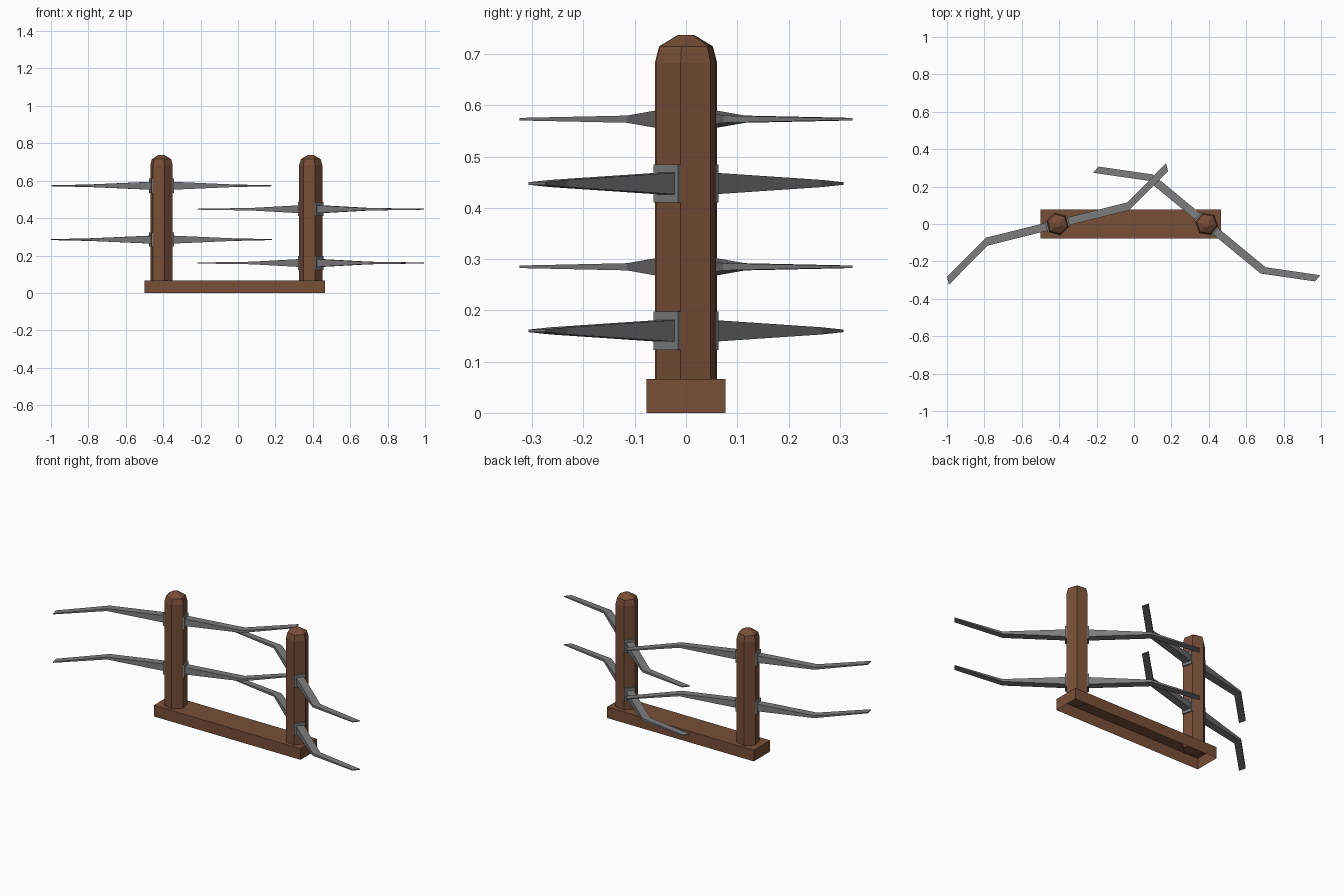
import bpy, bmesh, math
from mathutils import Matrix

if "Cube" in bpy.data.objects:
    bpy.data.objects.remove(bpy.data.objects["Cube"])


def material(name, rgb):
    m = bpy.data.materials.new(name)
    m.diffuse_color = (*rgb, 1.0)
    m.use_nodes = True
    m.node_tree.nodes["Principled BSDF"].inputs["Base Color"].default_value = m.diffuse_color
    return m


WOOD = material("brown wood", (0.188, 0.078, 0.040))
STEEL = material("grey metal", (0.205, 0.205, 0.205))


def loft(name, rings, mat, matrix=Matrix(), caps=(True, True)):
    """Bridge counter-clockwise rings of equal length with flat faces."""
    bm = bmesh.new()
    loops = [[bm.verts.new(p) for p in ring] for ring in rings]
    n = len(loops[0])
    for a, b in zip(loops, loops[1:]):
        for i in range(n):
            j = (i + 1) % n
            bm.faces.new((a[i], a[j], b[j], b[i]))
    if caps[0]:
        bm.faces.new(loops[0][::-1])
    if caps[1]:
        bm.faces.new(loops[-1])
    me = bpy.data.meshes.new(name)
    bm.to_mesh(me)
    bm.free()
    me.materials.append(mat)
    ob = bpy.data.objects.new(name, me)
    ob.matrix_world = matrix
    bpy.context.collection.objects.link(ob)
    return ob


def hexagon(z, r):
    return [(r * math.cos(math.radians(30 + 60 * i)),
             r * math.sin(math.radians(30 + 60 * i)), z) for i in range(6)]


def section(x, y, hw, hh):
    """Rectangle across the local x axis, centred at (x, y, 0)."""
    return [(x, y - hw, -hh), (x, y + hw, -hh), (x, y + hw, hh), (x, y - hw, hh)]


# Base: wooden box, hollow and open underneath
X0, X1, Y = -0.5, 0.465, 0.077
loft("base", [[(X0, -Y, z), (X1, -Y, z), (X1, Y, z), (X0, Y, z)]
              for z in (0.0, 0.066)], WOOD, caps=(False, True))

# Each side: hexagonal post with two levels of bent arms on opposite faces
POSTS = [("left", -0.409, 14.0, (0.573, 0.285)),
         ("right", 0.389, -39.5, (0.4475, 0.160))]
for side, px, angle, levels in POSTS:
    place = Matrix.Translation((px, 0, 0)) @ Matrix.Rotation(math.radians(angle), 4, 'Z')
    # Post with rounded-off top
    loft(side + "_post", [hexagon(z, r) for z, r in
         ((0.05, 0.0625), (0.683, 0.0625), (0.715, 0.054), (0.737, 0.017))], WOOD, place)
    for lv, z in zip(("upper", "lower"), levels):
        for end, turn in (("outer", 0), ("inner", math.pi)):
            m = place @ Matrix.Translation((0, 0, z)) @ Matrix.Rotation(turn, 4, 'Z')
            # Mounting plate on the post face
            loft(f"{side}_{lv}_{end}_plate",
                 [section(x, 0, 0.031, 0.0375) for x in (0.048, 0.062)], STEEL, m)
            # Bent arm, tapering in height towards the tip
            loft(f"{side}_{lv}_{end}_arm",
                 [section(0.05, 0, 0.0215, 0.0215),
                  section(0.39, 0, 0.0215, 0.007),
                  section(0.642, 0.153, 0.0215, 0.0025)], STEEL, m)
